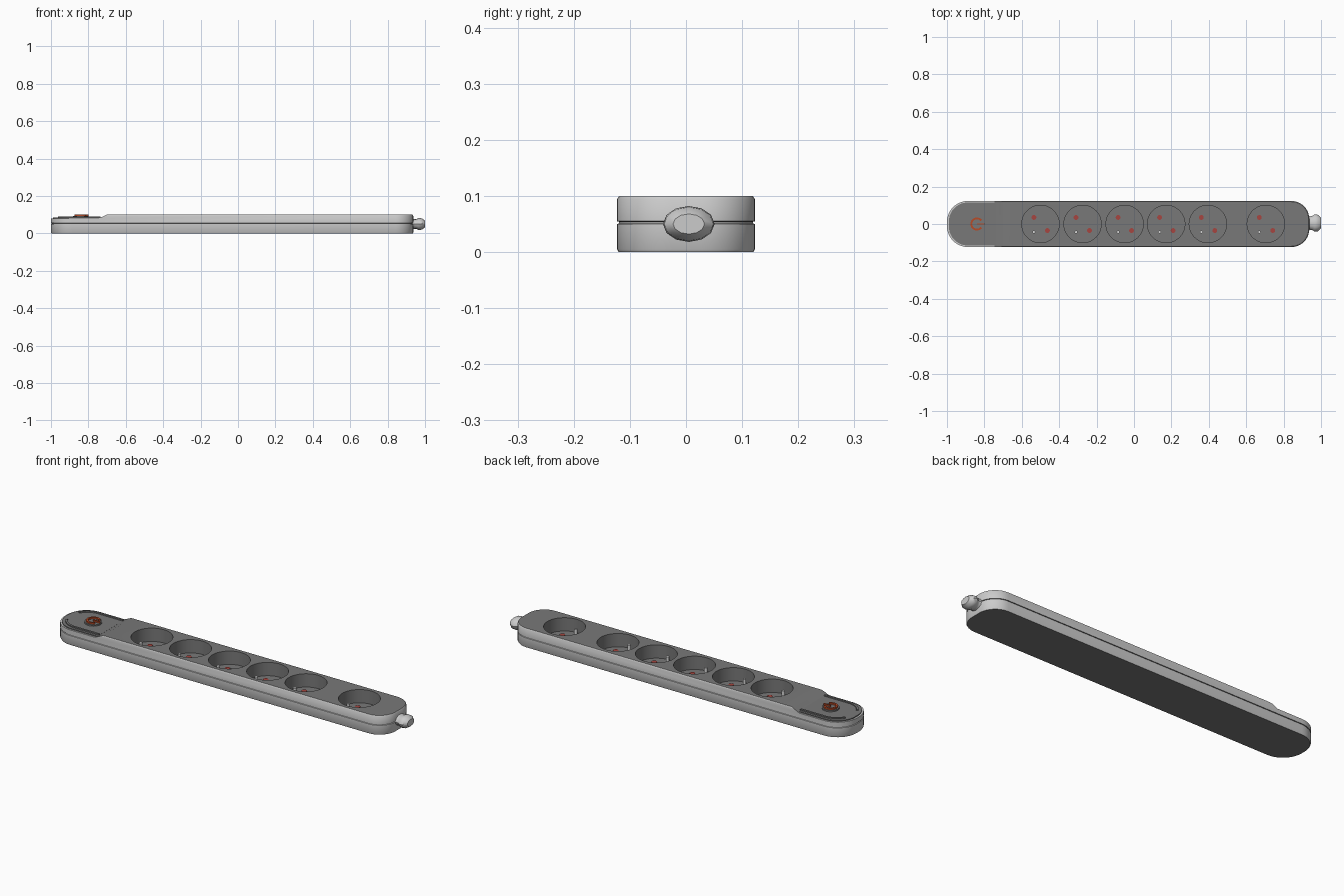
import bpy, bmesh, math
from math import sin, cos, pi, radians

if "Cube" in bpy.data.objects:
    bpy.data.objects.remove(bpy.data.objects["Cube"])


def material(name, rgb):
    m = bpy.data.materials.new(name)
    m.diffuse_color = (*rgb, 1)
    m.use_nodes = True
    m.node_tree.nodes["Principled BSDF"].inputs["Base Color"].default_value = m.diffuse_color
    return m


SHELL = material("light_grey_shell", (0.60, 0.60, 0.60))
DARK = material("dark_grey_face", (0.19, 0.19, 0.19))
ORANGE = material("orange_switch", (0.48, 0.07, 0.02))
RED = material("red_shutter", (0.38, 0.06, 0.05))
METAL = material("pin_metal", (0.70, 0.70, 0.70))

SOCKETS = [-0.50, -0.275, -0.05, 0.172, 0.395, 0.705]
SOCKET_R, FLOOR = 0.1, 0.03


def make(name, bm, mat, smooth=True):
    bmesh.ops.recalc_face_normals(bm, faces=bm.faces)
    me = bpy.data.meshes.new(name)
    bm.to_mesh(me)
    bm.free()
    ob = bpy.data.objects.new(name, me)
    bpy.context.collection.objects.link(ob)
    me.materials.append(mat)
    if smooth:
        smooth_angle(ob)
    return ob


def smooth_angle(ob):
    bpy.ops.object.select_all(action='DESELECT')
    ob.select_set(True)
    bpy.context.view_layer.objects.active = ob
    bpy.ops.object.shade_smooth_by_angle(angle=radians(35))


def loft(bm, rings):
    """Skin closed rings of equal length and cap both ends."""
    vs = [[bm.verts.new(p) for p in r] for r in rings]
    n = len(vs[0])
    for a, b in zip(vs, vs[1:]):
        for i in range(n):
            j = (i + 1) % n
            bm.faces.new((a[i], a[j], b[j], b[i]))
    bm.faces.new(vs[0][::-1])
    bm.faces.new(vs[-1])


def outline(x0, x1, hy, rl, rr, z, seg=10):
    """Rounded rectangle with separate left and right corner radii."""
    pts = []
    for cx, cy, r, a0 in ((x1 - rr, hy - rr, rr, 0), (x0 + rl, hy - rl, rl, 90),
                          (x0 + rl, rl - hy, rl, 180), (x1 - rr, rr - hy, rr, 270)):
        for i in range(seg + 1):
            a = radians(a0 + 90 * i / seg)
            pts.append((cx + r * cos(a), cy + r * sin(a), z))
    return pts


def cylinder(bm, x, y, r, z0, z1, n=16):
    loft(bm, [[(x + r * cos(2 * pi * i / n), y + r * sin(2 * pi * i / n), z)
               for i in range(n)] for z in (z0, z1)])


def ribbon(bm, path, w, z0, z1):
    """Raised strip of half-width w along a flat path."""
    left, right = [], []
    for i, (x, y) in enumerate(path):
        a, b = path[max(i - 1, 0)], path[min(i + 1, len(path) - 1)]
        dx, dy = b[0] - a[0], b[1] - a[1]
        d = math.hypot(dx, dy)
        left.append((x - dy / d * w, y + dx / d * w))
        right.append((x + dy / d * w, y - dx / d * w))
    ring = left + right[::-1]
    loft(bm, [[(x, y, z) for x, y in ring] for z in (z0, z1)])


# Body shell with a seam groove round the middle
bm = bmesh.new()
layers = [(0, 0.003), (0.005, 0), (0.050, 0), (0.051, 0.004),
          (0.054, 0.004), (0.055, 0), (0.094, 0), (0.1, 0.004)]
loft(bm, [outline(-1 + d, 0.937 - d, 0.123 - d, 0.112 - d, 0.095 - d, z) for z, d in layers])
body = make("body_shell", bm, SHELL, False)
body.data.materials.append(DARK)

# Cutters: socket wells and the step down to the switch end
bm = bmesh.new()
for x in SOCKETS:
    cylinder(bm, x, 0, SOCKET_R, FLOOR, 0.2, 48)
wells = make("socket_cutter", bm, DARK, False)
bm = bmesh.new()
prof = [(-1.1, 0.08), (-0.745, 0.08), (-0.70, 0.1003), (-0.70, 0.2), (-1.1, 0.2)]
loft(bm, [[(x, y, z) for x, z in prof] for y in (-0.2, 0.2)])
step = make("step_cutter", bm, DARK, False)
for cutter in (wells, step):
    mod = body.modifiers.new("cut", 'BOOLEAN')
    mod.operation = 'DIFFERENCE'
    mod.solver = 'EXACT'
    mod.object = cutter
    bpy.context.view_layer.objects.active = body
    bpy.ops.object.modifier_apply(modifier=mod.name)
    bpy.data.objects.remove(cutter)

# Dark top, underside and wells; light sides
for p in body.data.polygons:
    c = p.center
    in_well = any(math.hypot(c.x - x, c.y) < SOCKET_R + 0.0005 for x in SOCKETS)
    top = p.normal.z > 0.85 and c.z > 0.085
    in_well = in_well and FLOOR - 0.001 < c.z < 0.1 and abs(c.y) < 0.105
    p.material_index = 1 if top or in_well or p.normal.z < -0.9 else 0
smooth_angle(body)

# Switch panel on the lowered end
bm = bmesh.new()
loft(bm, [outline(-0.99, -0.735, 0.115, 0.102, 0.004, z) for z in (0.078, 0.085)])
make("switch_panel", bm, DARK)

# Raised curved ribs either side of the switch
bm = bmesh.new()
for s in (1, -1):
    path = [(-0.735, s * 0.098), (-0.81, s * 0.098)]
    for i in range(9):
        a = radians(90 + 62 * i / 8)
        path.append((-0.88 + 0.09 * cos(a), s * (0.008 + 0.09 * sin(a))))
    ribbon(bm, path, 0.005, 0.083, 0.091)
make("panel_ribs", bm, DARK)

# Switch button with its raised ring and bar
bm = bmesh.new()
cylinder(bm, -0.84, 0, 0.042, 0.083, 0.092, 32)
make("switch_button", bm, DARK)
bm = bmesh.new()
ribbon(bm, [(-0.84 + 0.03 * cos(radians(a)), 0.03 * sin(radians(a)))
            for a in range(40, 321, 14)], 0.005, 0.09, 0.1)
ribbon(bm, [(-0.84, 0), (-0.80, 0)], 0.004, 0.09, 0.1)
make("switch_symbol", bm, ORANGE)

# Socket fittings: two shutters and one earth pin each
shutters, pins, rims = bmesh.new(), bmesh.new(), bmesh.new()
for x in SOCKETS:
    for dx, dy in ((-0.035, 0.035), (0.037, -0.035)):
        cylinder(rims, x + dx, dy, 0.018, FLOOR - 0.002, FLOOR + 0.003, 20)
        cylinder(shutters, x + dx, dy, 0.013, FLOOR - 0.002, FLOOR + 0.005, 20)
    cylinder(pins, x - 0.035, -0.043, 0.008, FLOOR - 0.002, 0.08, 12)
make("socket_shutters", shutters, RED)
make("socket_hole_rims", rims, DARK)
make("earth_pins", pins, METAL)

# Cable strain relief at the right end
bm = bmesh.new()
relief = [(0.925, 0.045, 0.032), (0.942, 0.036, 0.026), (0.954, 0.038, 0.027),
          (0.966, 0.046, 0.032), (0.984, 0.044, 0.030), (1.0, 0.028, 0.018)]
loft(bm, [[(x, 0.005 + ry * cos(2 * pi * i / 12), 0.05 + rz * sin(2 * pi * i / 12))
           for i in range(12)] for x, ry, rz in relief])
make("cable_relief", bm, SHELL)
